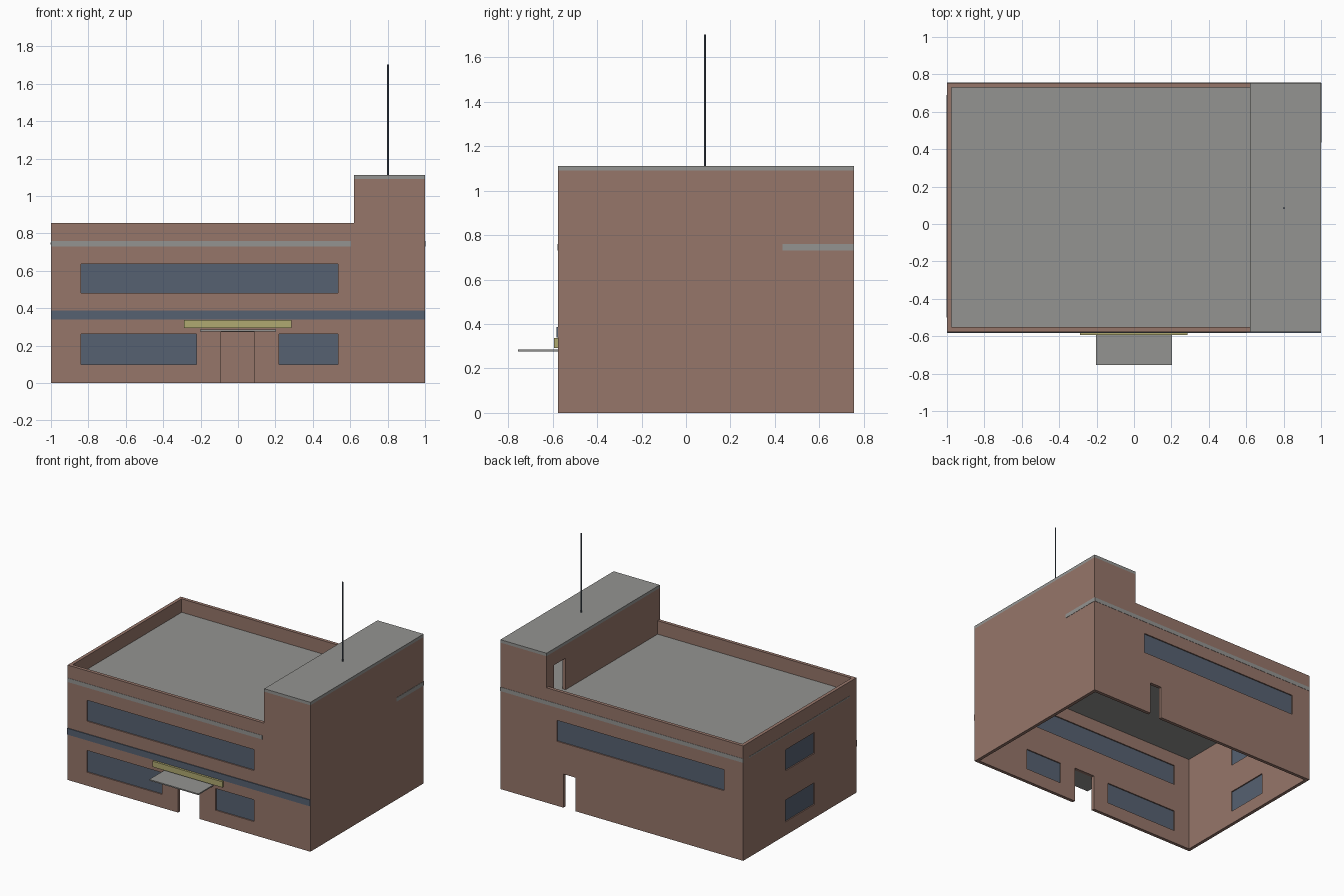
import bpy, bmesh

if "Cube" in bpy.data.objects:
    bpy.data.objects.remove(bpy.data.objects["Cube"])

YF, YB = -0.577, 0.755      # outer front and back wall planes
T = 0.025                   # wall thickness


def material(name, rgb):
    lin = [(c / 255 / 12.92) if c < 10 else ((c / 255 + 0.055) / 1.055) ** 2.4 for c in rgb]
    m = bpy.data.materials.new(name)
    m.diffuse_color = (*lin, 1)
    m.use_nodes = True
    m.node_tree.nodes["Principled BSDF"].inputs["Base Color"].default_value = m.diffuse_color
    return m


BRICK = material("brick", (150, 118, 106))
GREY = material("concrete_grey", (148, 148, 145))
BLUE = material("slate_blue", (86, 97, 113))
YELLOW = material("sign_yellow", (176, 170, 113))


def new_object(name, bm, *mats):
    bmesh.ops.recalc_face_normals(bm, faces=bm.faces)
    me = bpy.data.meshes.new(name)
    bm.to_mesh(me)
    bm.free()
    for m in mats:
        me.materials.append(m)
    ob = bpy.data.objects.new(name, me)
    bpy.context.collection.objects.link(ob)
    return ob


def box(name, x, y, z, mat):
    bm = bmesh.new()
    bmesh.ops.create_cube(bm, size=1)
    for v in bm.verts:
        v.co = [r[0] if c < 0 else r[1] for c, r in zip(v.co, (x, y, z))]
    return new_object(name, bm, mat)


def cut(target, x, y, z):
    cutter = box("cutter", x, y, z, BRICK)
    mod = target.modifiers.new("cut", 'BOOLEAN')
    mod.operation, mod.solver, mod.object = 'DIFFERENCE', 'EXACT', cutter
    bpy.context.view_layer.objects.active = target
    bpy.ops.object.modifier_apply(modifier=mod.name)
    bpy.data.objects.remove(cutter)


# Building body: stepped profile extruded from front to back
profile = [(-1, 0), (1, 0), (1, 1.09), (0.62, 1.09), (0.62, 0.855), (-1, 0.855)]
bm = bmesh.new()
face = bm.faces.new([bm.verts.new((x, YF, z)) for x, z in profile])
ext = bmesh.ops.extrude_face_region(bm, geom=[face])
for v in ext["geom"]:
    if isinstance(v, bmesh.types.BMVert):
        v.co.y = YB
body = new_object("building_shell", bm, BRICK, GREY)

# Hollow interior, roof well behind the parapet, stair tower room
yin = (YF + T, YB - T)
cut(body, (-1 + T, 1 - T), yin, (-0.2, 0.735))
cut(body, (-1 + T, 0.62), yin, (0.755, 1.4))
cut(body, (0.62 + T, 1 - T), yin, (0.755, 1.4))

# Doorways: entrance, back door, roof door
cut(body, (-0.09, 0.087), (YF - 0.1, YF + 0.1), (-0.1, 0.272))
cut(body, (0.38, 0.48), (YB - 0.1, YB + 0.1), (-0.1, 0.25))
cut(body, (0.56, 0.70), (0.53, 0.67), (0.755, 0.99))

# Windows: opening plus a recessed pane
low, high = (0.10, 0.262), (0.48, 0.636)
front_back = [
    ("front_window_upper", (-0.84, 0.535), YF, high),
    ("front_window_lower_left", (-0.84, -0.222), YF, low),
    ("front_window_lower_right", (0.22, 0.535), YF, low),
    ("back_window", (-0.84, 0.535), YB - T, high),
]
for name, x, y, z in front_back:
    cut(body, x, (y - 0.05, y + T + 0.05), z)
    box(name, x, (y + 0.009, y + 0.016), z, BLUE)
for name, z in (("side_window_lower", low), ("side_window_upper", high)):
    y = (-0.083, 0.26)
    cut(body, (-1.05, -0.93), y, z)
    box(name, (-0.991, -0.984), y, z, BLUE)

# Grey roof deck: level faces at the slab's top and underside
for p in body.data.polygons:
    if abs(p.normal.z) > 0.9 and 0.72 < p.center.z < 0.77:
        p.material_index = 1

# Tower roof slab and antenna
box("tower_roof", (0.62, 1), (YF, YB), (1.09, 1.112), GREY)
bm = bmesh.new()
bmesh.ops.create_cone(bm, cap_ends=True, segments=8, radius1=0.005, radius2=0.005, depth=0.6)
bmesh.ops.translate(bm, verts=bm.verts, vec=(0.802, 0.085, 1.402))
new_object("antenna", bm, BLUE)

# Roof-line bands around the walls
E = 0.002
zb = (0.73, 0.76)
box("front_band", (-1, 0.605), (YF - E, YF + E), zb, GREY)
box("back_band", (-1, 1), (YB - E, YB + E), zb, GREY)
box("right_band", (1 - E, 1 + E), (0.435, YB), zb, GREY)
box("left_band", (-1 - E, -1 + E), (-0.5, 0.69), (0.741, 0.75), GREY)

# Facade stripe, sign board and entrance canopy
box("facade_stripe", (-1, 1), (YF - 0.006, YF + E), (0.34, 0.387), BLUE)
box("sign_board", (-0.288, 0.286), (YF - 0.016, YF), (0.293, 0.336), YELLOW)
box("entrance_canopy", (-0.202, 0.202), (-0.755, YF), (0.276, 0.285), GREY)
